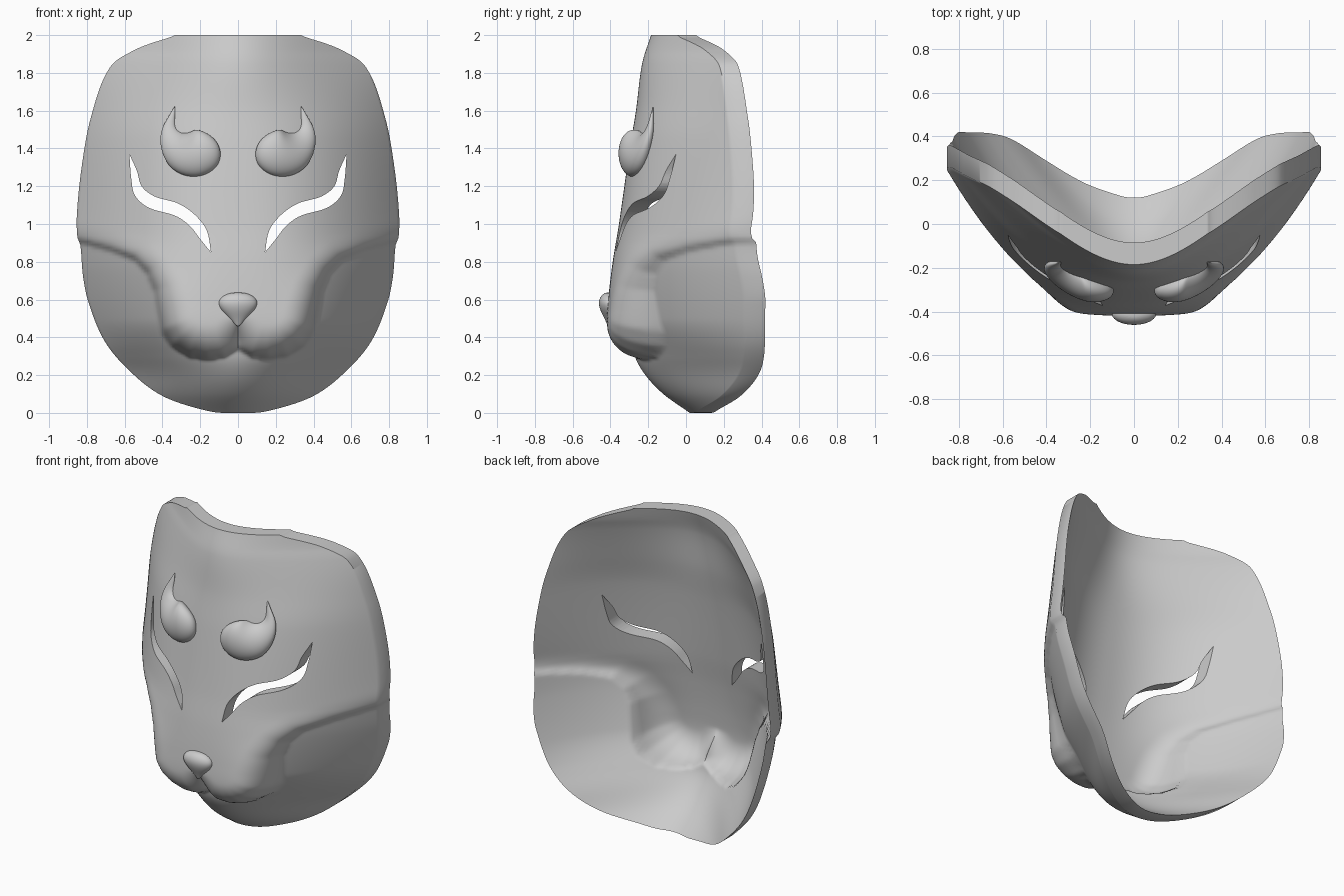
import bpy, bmesh, math
from mathutils import Vector

if "Cube" in bpy.data.objects:
    bpy.data.objects.remove(bpy.data.objects["Cube"])

COLS, ROWS, THICK = 124, 200, 0.1


def lin(tab, v):
    for (a, fa), (b, fb) in zip(tab, tab[1:]):
        if v <= b:
            return fa + (fb - fa) * (v - a) / (b - a)
    return tab[-1][1]


def smooth(tab, v):
    # cubic interpolation through a table of (position, value)
    n = len(tab)
    v = min(max(v, tab[0][0]), tab[-1][0])

    def tan(k):
        a, b = tab[max(k - 1, 0)], tab[min(k + 1, n - 1)]
        return (b[1] - a[1]) / (b[0] - a[0])
    i = next(k for k in range(n - 1) if v <= tab[k + 1][0])
    h = tab[i + 1][0] - tab[i][0]
    t = (v - tab[i][0]) / h
    return ((2*t**3 - 3*t*t + 1) * tab[i][1] + (t**3 - 2*t*t + t) * h * tan(i)
            + (3*t*t - 2*t**3) * tab[i+1][1] + (t**3 - t*t) * h * tan(i + 1))


# profiles by height: half width, face depth, face bend, jaw depth, jaw bend
WIDTH = [(0, .07), (.02, .2), (.09, .4), (.2, .55), (.37, .7), (.58, .79), (.72, .82), (.89, .835),
         (.93, .85), (1.05, .853), (1.3, .828), (1.56, .78), (1.84, .67), (1.92, .55), (1.985, .37), (2, .33)]
WIDTH = [(math.acos(1 - z), w) for z, w in WIDTH]
FACE_Y = [(.25, -.4), (.45, -.42), (.6, -.412), (.8, -.388), (1, -.355), (1.4, -.298),
          (1.6, -.265), (1.85, -.232), (2, -.185)]
FACE_BEND = [(.25, .25), (.45, .25), (.6, .45), (.8, .85), (.95, 1), (2, 1)]
JAW_Y = [(0, .02), (.1, -.12), (.2, -.215), (.3, -.27), (.6, -.33), (.9, -.365), (1.1, -.345), (2, -.2)]
JAW_BEND = [(0, 1.5), (.1, 1.55), (.24, 1.6), (.36, 1.5), (.57, 1.3), (.75, 1.18), (.9, 1.12), (1.1, 1.03), (2, 1)]
FULLNESS = [(0, 0), (.2, 0), (.5, 1), (1.45, 1), (1.9, 0), (2, 0)]
# lower border of the raised face: cheek step, then round the muzzle
BORDER = [Vector(p) for p in [(1.2, .95), (.84, .905), (.68, .865), (.55, .815), (.48, .745), (.44, .65),
          (.425, .55), (.405, .44), (.35, .355), (.26, .3), (.16, .285), (.07, .3), (0, .34)]]
REGION = BORDER + [Vector(p) for p in [(-.01, .34), (-.01, 3), (1.2, 3)]]


def inside_distance(x, z):
    p, inside = Vector((x, z)), False
    for a, b in zip(REGION, REGION[1:] + REGION[:1]):
        if (a.y > z) != (b.y > z) and x < a.x + (z - a.y) * (b.x - a.x) / (b.y - a.y):
            inside = not inside
    if not inside:
        return 0
    best = 9
    for a, b in zip(BORDER, BORDER[1:]):
        t = min(max((p - a).dot(b - a) / (b - a).length_squared, 0), 1)
        best = min(best, (p - a - t * (b - a)).length)
    return best


def surface(x, z):
    x = abs(x)
    # sideways curve: V-like at brow and chin, fuller in the middle
    full = smooth(FULLNESS, z)
    bend = (1 - full) * (math.hypot(x, .33) - .33) + full * .59 * (x / .85) ** 2.2
    face = smooth(FACE_Y, z) + smooth(FACE_BEND, z) * bend
    # cleft between the two muzzle lobes
    cleft = max(0, 1 - x / .12)
    fade = min(max((.5 - z) / .12, 0), 1)
    face += .09 * fade * (1 - math.sqrt(1 - cleft * cleft))
    jaw = smooth(JAW_Y, z) + smooth(JAW_BEND, z) * bend
    r = lin([(0, .18), (.55, .18), (.85, .12), (3, .12)], z)
    q = max(0, 1 - inside_distance(x, z) / r)
    return face + (jaw - face) * (1 - math.sqrt(max(0, 1 - q * q)))


def finish(name, bm, angle=40):
    bmesh.ops.recalc_face_normals(bm, faces=bm.faces)
    me = bpy.data.meshes.new(name)
    bm.to_mesh(me)
    bm.free()
    ob = bpy.data.objects.new(name, me)
    bpy.context.collection.objects.link(ob)
    bpy.ops.object.select_all(action='DESELECT')
    ob.select_set(True)
    bpy.context.view_layer.objects.active = ob
    if angle:
        bpy.ops.object.shade_smooth_by_angle(angle=math.radians(angle))
    return ob


# mask shell: front height field, copied back by the thickness
angles = [math.pi * j / ROWS for j in range(ROWS + 1)]
zs = [1 - math.cos(a) for a in angles]
xs = [[(2 * i / COLS - 1) * smooth(WIDTH, a) for i in range(COLS + 1)] for a in angles]
ys = []
for row, z in zip(xs, zs):
    half = [surface(x, z) for x in row[:COLS // 2 + 1]]
    ys.append(half + half[-2::-1])
old = [r[:] for r in ys]
for j in range(1, ROWS):
    for i in range(1, COLS):
        ys[j][i] = (2 * old[j][i] + (old[j-1][i] + old[j+1][i] + old[j][i-1] + old[j][i+1]) / 2) / 4
bm = bmesh.new()
front, back = [[[bm.verts.new((xs[j][i], ys[j][i] + off, zs[j])) for i in range(COLS + 1)]
                for j in range(ROWS + 1)] for off in (0, THICK)]
for g in (front, back):
    for j in range(ROWS):
        for i in range(COLS):
            bm.faces.new((g[j][i], g[j][i+1], g[j+1][i+1], g[j+1][i]))


def loop(g):
    return (g[0] + [r[-1] for r in g[1:]] + g[-1][-2::-1] + [r[0] for r in g[-2:0:-1]])


fl, bl = loop(front), loop(back)
for k in range(len(fl)):
    bm.faces.new((fl[k-1], fl[k], bl[k], bl[k-1]))
mask = finish("mask_shell", bm, 0)

# eye slits: upper and lower edge smoothed between the two tips
UPPER = [(.575, 1.37), (.535, 1.28), (.51, 1.2), (.44, 1.145), (.32, 1.11), (.23, 1.05), (.165, .965), (.143, .85)]
LOWER = [(.143, .85), (.2, .92), (.255, .99), (.335, 1.045), (.47, 1.085), (.545, 1.15), (.565, 1.24), (.575, 1.37)]


def curve(pts, steps=5):
    xt, zt = [[(k, p[c]) for k, p in enumerate(pts)] for c in (0, 1)]
    return [(smooth(xt, k / steps), smooth(zt, k / steps)) for k in range((len(pts) - 1) * steps)]


EYE = curve(UPPER) + curve(LOWER)
bm = bmesh.new()
for s in (1, -1):
    a, b = [[bm.verts.new((s * x, y, z)) for x, z in EYE] for y in (-1, 1)]
    bm.faces.new(a)
    bm.faces.new(b)
    for k in range(len(EYE)):
        bm.faces.new((a[k-1], a[k], b[k], b[k-1]))
cutter = finish("eye_cutter", bm, 0)
cutter.hide_render = True
mod = mask.modifiers.new("eyes", 'BOOLEAN')
mod.operation, mod.solver, mod.object = 'DIFFERENCE', 'EXACT', cutter
bpy.ops.object.select_all(action='DESELECT')
mask.select_set(True)
bpy.context.view_layer.objects.active = mask
bpy.ops.object.modifier_apply(modifier=mod.name)
bpy.data.objects.remove(cutter)
bpy.ops.object.shade_smooth_by_angle(angle=math.radians(45))


def loft(name, spine, depth, y_at, side=1, seg=16):
    # rounded body: ellipse rings (x, z, radius) along a path in the front plane
    bm, rings = bmesh.new(), []
    for k, (x, z, r) in enumerate(spine):
        a, b = spine[max(k - 1, 0)], spine[min(k + 1, len(spine) - 1)]
        t = Vector((b[0] - a[0], b[1] - a[1])).normalized()
        y = y_at(x, z)
        angs = [2 * math.pi * i / seg for i in range(seg)] if r else [0]
        rings.append([bm.verts.new((side * (x - t.y * r * math.cos(u)), y + depth * r * math.sin(u),
                                    z + t.x * r * math.cos(u))) for u in angs])
    for p, q in zip(rings, rings[1:]):
        for i in range(seg):
            bm.faces.new(dict.fromkeys((p[i-1 if len(p) > 1 else 0], p[i % len(p)],
                                        q[i % len(q)], q[i-1 if len(q) > 1 else 0])))
    ob = finish(name, bm, 80)
    ob.modifiers.new("round", 'SUBSURF').levels = 2
    ob.modifiers["round"].render_levels = 2


# comma shaped brows
BROW = [(.092, 1.385, 0), (.1, 1.385, .045), (.125, 1.38, .085), (.175, 1.375, .12), (.235, 1.372, .134),
        (.3, 1.385, .122), (.35, 1.435, .078), (.372, 1.5, .04), (.352, 1.56, .018), (.33, 1.64, 0)]
for side, label in ((1, "right"), (-1, "left")):
    loft("brow_" + label, BROW, .58, lambda x, z: surface(x, z) - .008, side)

# nose
NOSE = [(0, .638, 0), (0, .634, .05), (0, .614, .092), (0, .582, .11), (0, .545, .092), (0, .51, .055),
        (0, .48, .025), (0, .45, 0)]
loft("nose", NOSE, .5, lambda x, z: -.41)
